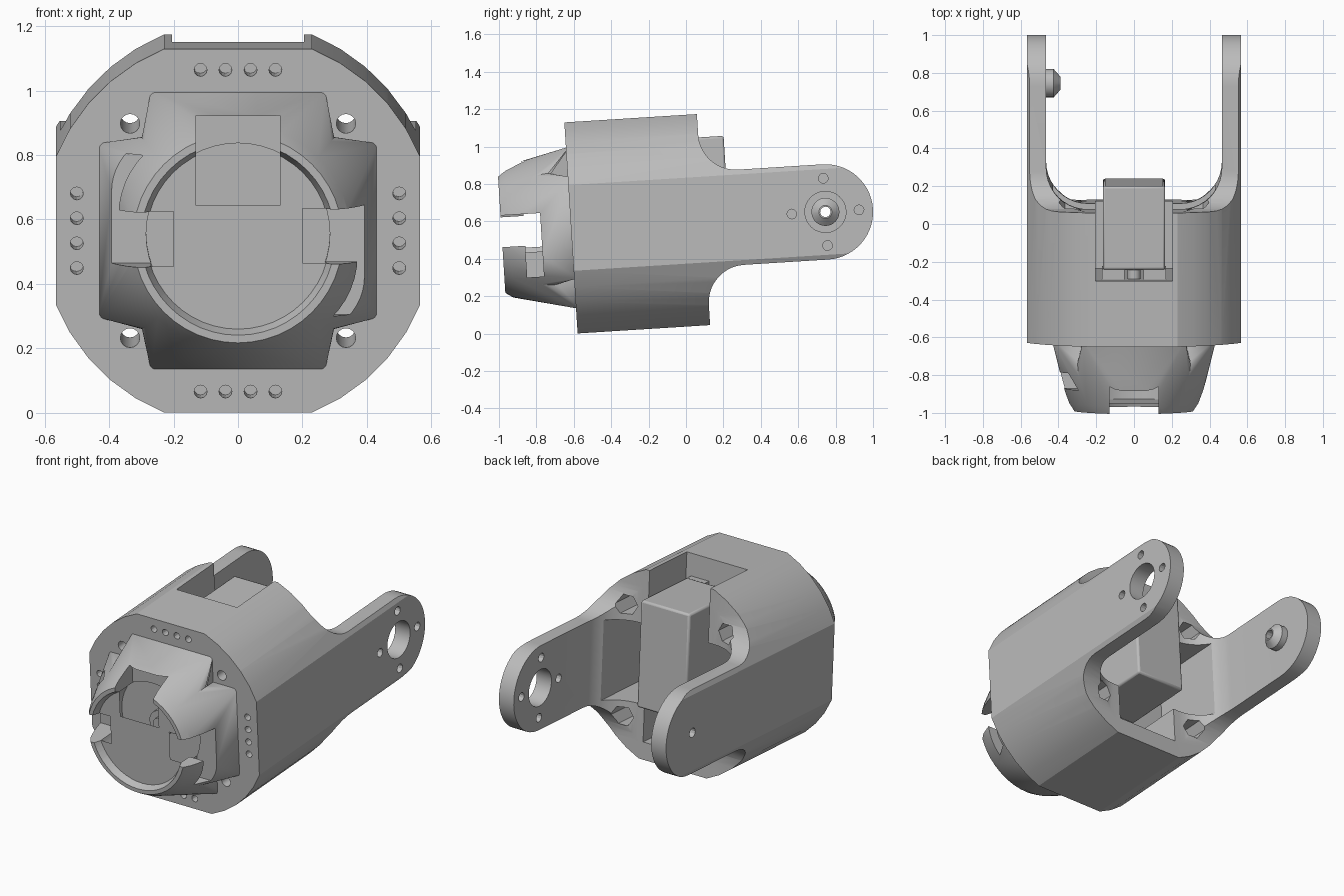
import bpy, bmesh, math
from mathutils import Matrix, Vector

if "Cube" in bpy.data.objects:
    bpy.data.objects.remove(bpy.data.objects["Cube"])

TILT = math.radians(3.6)
PLACE = Matrix.Translation((0, -0.615, 0.565)) @ Matrix.Rotation(TILT, 4, 'X')

grey = bpy.data.materials.new("light grey plastic")
grey.diffuse_color = (0.5, 0.5, 0.5, 1)
grey.use_nodes = True
grey.node_tree.nodes["Principled BSDF"].inputs["Base Color"].default_value = grey.diffuse_color


def make(name, bm):
    bmesh.ops.recalc_face_normals(bm, faces=bm.faces)
    me = bpy.data.meshes.new(name)
    bm.to_mesh(me)
    bm.free()
    me.materials.append(grey)
    ob = bpy.data.objects.new(name, me)
    bpy.context.collection.objects.link(ob)
    return ob


def prism(name, pts, axis, a, b):
    """Extrude a 2D profile along x (profile y,z), y (x,z) or z (x,y)."""
    put = {'x': lambda p, t: (t, p[0], p[1]),
           'y': lambda p, t: (p[0], t, p[1]),
           'z': lambda p, t: (p[0], p[1], t)}[axis]
    bm = bmesh.new()
    lo = [bm.verts.new(put(p, a)) for p in pts]
    hi = [bm.verts.new(put(p, b)) for p in pts]
    bm.faces.new(lo)
    bm.faces.new(hi)
    n = len(pts)
    for i in range(n):
        bm.faces.new((lo[i], lo[(i + 1) % n], hi[(i + 1) % n], hi[i]))
    return make(name, bm)


def arc(cx, cy, r, a0, a1, n):
    return [(cx + r * math.cos(math.radians(a0 + (a1 - a0) * i / n)),
             cy + r * math.sin(math.radians(a0 + (a1 - a0) * i / n))) for i in range(n + 1)]


def circle(cx, cy, r, n):
    return arc(cx, cy, r, 0, 360, n)[:-1]


def box(name, x, y, z):
    return prism(name, [(x[0], z[0]), (x[1], z[0]), (x[1], z[1]), (x[0], z[1])], 'y', *y)


def rod(name, axis, cx, cy, r, a, b, n=32):
    return prism(name, circle(cx, cy, r, n), axis, a, b)


def hull(name, points):
    bm = bmesh.new()
    for p in points:
        bm.verts.new(p)
    bmesh.ops.convex_hull(bm, input=bm.verts)
    return make(name, bm)


def combine(ob, tools, op='DIFFERENCE'):
    for t in tools:
        m = ob.modifiers.new("cut", 'BOOLEAN')
        m.object, m.operation, m.solver = t, op, 'EXACT'
        bpy.context.view_layer.objects.active = ob
        bpy.ops.object.modifier_apply(modifier=m.name)
        bpy.data.objects.remove(t)
    return ob


# housing: square with rounded corners, trimmed to the arm outline
section = []
for q in range(4):
    section += arc(0, 0, 0.61, 22.1 + 90 * q, 67.9 + 90 * q, 5)
housing = prism("housing_with_arms", section, 'y', 0, 1.7)
upper = ([(0, 0.6), (0.71, 0.6)] + arc(0.91, 0.455, 0.2, 180, 270, 10)
         + arc(1.363, 0, 0.255, 90, 0, 14))
outline = upper + [(y, -z) for y, z in reversed(upper[:-1])]
combine(housing, [prism("outline", outline, 'x', -0.7, 0.7)], 'INTERSECT')

# gap between the arms, with rounded roots
side = [(0.465, 1.8)] + arc(0.245, 0.93, 0.22, 0, -90, 10)
gap = side + [(-x, y) for x, y in reversed(side)]
cuts = [prism("gap", gap, 'z', -0.8, 0.8)]

# servo bay: wide opening, tall opening and open top slot
cuts += [box("bay_wide", (-0.43, 0.43), (0.35, 1), (-0.24, 0.24)),
         box("bay_tall", (-0.205, 0.205), (0.35, 1), (-0.46, 0.8))]

# corner bolts with hexagonal nut pockets
for sx in (-1, 1):
    for sz in (-1, 1):
        cuts += [rod("bolt", 'y', sx * 0.335, sz * 0.333, 0.03, -0.1, 1, 16),
                 rod("nut", 'y', sx * 0.335, sz * 0.333, 0.062, 0.5, 1, 6)]

# rows of small holes around the front face
for t in (-0.116, -0.039, 0.039, 0.116):
    for s in (-0.5, 0.5):
        cuts += [rod("pin", 'y', t, s, 0.02, -0.1, 0.15, 12),
                 rod("pin", 'y', s, t, 0.02, -0.1, 0.15, 12)]

# pivot hole and screw circle in the right arm, small hole in the left
cuts.append(rod("pivot", 'x', 1.363, 0, 0.11, 0.3, 0.7))
for a in range(4):
    cuts.append(rod("screw", 'x', 1.363 + 0.18 * math.cos(a * math.pi / 2),
                    0.18 * math.sin(a * math.pi / 2), 0.026, 0.3, 0.7, 12))
cuts.append(rod("peg_hole", 'x', 1.363, 0, 0.028, -0.7, -0.3, 12))
combine(housing, cuts)

# pivot peg on the inside of the left arm
peg = hull("pivot_peg", [(x, y, z) for x, r in ((-0.47, 0.075), (-0.425, 0.075), (-0.39, 0.035))
                         for y, z in circle(1.363, 0, r, 24)])
combine(peg, [rod("peg_hole", 'x', 1.363, 0, 0.028, -0.7, -0.3, 12)])


# nose socket: cross-shaped base tapering to a round rim
def taper(hx, hz):
    base = [(sx * hx, 0.02, sz * hz) for sx in (-1, 1) for sz in (-1, 1)]
    rim = [(x, y, z) for y, r in ((-0.33, 0.352), (-0.372, 0.325))
           for x, z in circle(0, 0, r, 48)]
    return hull("nose_socket", base + rim)


nose = combine(taper(0.27, 0.435), [taper(0.435, 0.27)], 'UNION')
cuts = [rod("cup", 'y', 0, 0, 0.285, -0.6, -0.1, 48),
        hull("lip", [(x, y, z) for y, r in ((-0.40, 0.312), (-0.33, 0.285))
                     for x, z in circle(0, 0, r, 48)]),
        box("top_notch", (-0.13, 0.13), (-0.6, -0.2), (0.1, 0.372))]
cuts.append(box("top_notch_open", (-0.13, 0.13), (-0.6, -0.31), (0.1, 0.6)))
# bayonet slots, repeated by a half turn
for s in (1, -1):
    cuts += [box("slot", sorted((s * 0.2, s * 0.6)), (-0.6, -0.16), sorted((s * -0.08, s * 0.09))),
             box("lock", sorted((s * 0.26, s * 0.6)), (-0.25, -0.16),
                 sorted((s * -0.25, s * 0.05)))]
combine(nose, cuts)

# hub at the bottom of the cup
hub = rod("hub_washer", 'y', 0, 0, 0.077, -0.13, -0.09)
screw = rod("hub_screw", 'y', 0, 0, 0.04, -0.15, -0.09, 24)

# servo with its mounting tabs
servo = box("servo_body", (-0.165, 0.165), (0.40, 0.845), (-0.2, 0.44))
bev = servo.modifiers.new("soft edges", 'BEVEL')
bev.width, bev.segments = 0.012, 2
for s, n in ((-1, "left"), (1, "right")):
    box("servo_tab_" + n, sorted((s * 0.05, s * 0.17)), (0.345, 0.405), (0.2, 0.43))
rod("servo_tab_screw", 'y', 0, 0.38, 0.035, 0.345, 0.405, 16)

# tilt everything into place and shade
for ob in list(bpy.context.scene.objects):
    ob.data.transform(PLACE)
    bpy.ops.object.select_all(action='DESELECT')
    ob.select_set(True)
    bpy.context.view_layer.objects.active = ob
    bpy.ops.object.shade_smooth_by_angle(angle=math.radians(25))
